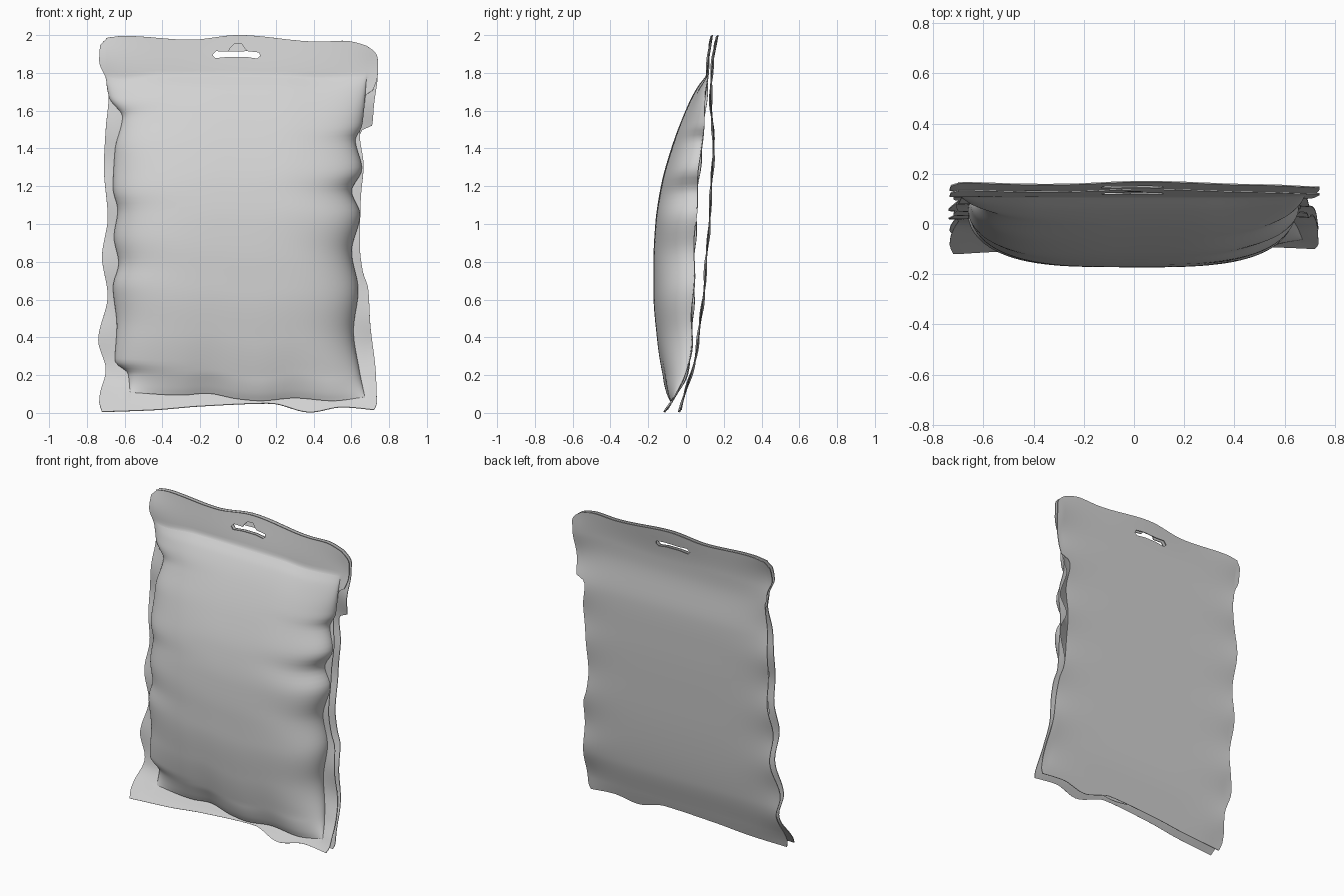
import bpy, bmesh, math

if "Cube" in bpy.data.objects:
    bpy.data.objects.remove(bpy.data.objects["Cube"])

grey = bpy.data.materials.new("plain_grey")
grey.diffuse_color = (0.65, 0.65, 0.65, 1)
grey.use_nodes = True
grey.node_tree.nodes["Principled BSDF"].inputs["Base Color"].default_value = grey.diffuse_color


def curve(points):
    """Smooth interpolation through (t, value) pairs without overshoot."""
    n = len(points)
    d = [(points[i + 1][1] - points[i][1]) / (points[i + 1][0] - points[i][0]) for i in range(n - 1)]
    m = [d[0]] + [2 * a * b / (a + b) if a * b > 0 else 0 for a, b in zip(d, d[1:])] + [d[-1]]

    def f(t):
        t = min(max(t, points[0][0]), points[-1][0])
        i = max(k for k in range(n - 1) if points[k][0] <= t)
        h = points[i + 1][0] - points[i][0]
        s = (t - points[i][0]) / h
        return (points[i][1] * (1 + 2 * s) * (1 - s) ** 2 + h * m[i] * s * (1 - s) ** 2
                + points[i + 1][1] * s * s * (3 - 2 * s) + h * m[i + 1] * s * s * (s - 1))
    return f


# Wavy outer edges, x by height
left_edge = curve([(0, -.72), (.04, -.735), (.2, -.7), (.36, -.74), (.6, -.69), (.81, -.72),
                   (1.02, -.69), (1.29, -.71), (1.5, -.7), (1.68, -.685), (1.77, -.7),
                   (1.87, -.735), (1.96, -.73), (2, -.69)])
lower_right = [(0, .72), (.04, .735), (.2, .73), (.47, .7), (.65, .69), (.75, .66), (.89, .645),
               (1.13, .65), (1.31, .665), (1.47, .645)]
top_right = [(1.8, .74), (1.92, .74), (1.97, .725), (2, .68)]
right_back = curve(lower_right + [(1.5, .66), (1.52, .71), (1.63, .72)] + top_right)
right_front = curve(lower_right + [(1.68, .675), (1.71, .715)] + top_right)

# Puckered seam around the pillow
left_seam = curve([(.08, -.57), (.18, -.58), (.25, -.65), (.44, -.64), (.65, -.66), (.78, -.63),
                   (.92, -.655), (1.07, -.635), (1.18, -.66), (1.39, -.65), (1.58, -.61),
                   (1.67, -.68), (1.78, -.7)])
right_seam = curve([(.08, .67), (.23, .64), (.44, .61), (.65, .635), (.86, .6), (1.05, .645),
                    (1.18, .6), (1.29, .655), (1.45, .62), (1.52, .655), (1.78, .68)])
bottom_seam = curve([(-.58, .11), (-.3, .095), (-.17, .105), (0, .075), (.12, .065), (.3, .08),
                     (.5, .065), (.67, .085)])
top_seam = curve([(-.7, 1.78), (-.6, 1.765), (-.4, 1.78), (.25, 1.775), (.42, 1.765), (.67, 1.78)])
bottom_edge = curve([(-.73, .005), (-.45, .015), (-.2, .035), (.17, .05), (.38, .003),
                     (.55, .03), (.73, .015)])
top_edge = curve([(-.73, 1.98), (-.6, 1.995), (-.25, 1.975), (0, 2), (.43, 1.965),
                  (.56, 1.97), (.73, 1.93)])

# Depth of the two films and of the filled belly
front_y = curve([(0, -.115), (.08, -.06), (.2, 0), (.4, .03), (.7, .04), (1, .05), (1.4, .08),
                 (1.65, .105), (1.78, .11), (2, .135)])
back_y = curve([(0, -.035), (.1, -.005), (.3, .05), (.6, .09), (.9, .115), (1.2, .135),
                (1.45, .145), (1.7, .13), (1.8, .135), (2, .165)])
belly_y = curve([(.06, -.065), (.12, -.092), (.2, -.115), (.4, -.15), (.65, -.17), (.8, -.17),
                 (1, -.16), (1.2, -.13), (1.4, -.075), (1.6, .0), (1.72, .06), (1.78, .105)])

FLANGE, WIDE, LOW, TALL, HEADER = 4, 56, 4, 90, 12


def smooth(obj):
    bpy.ops.object.select_all(action='DESELECT')
    obj.select_set(True)
    bpy.context.view_layer.objects.active = obj
    for mod in list(obj.modifiers):
        bpy.ops.object.modifier_apply(modifier=mod.name)
    bpy.ops.object.shade_smooth_by_angle(angle=math.radians(40))


def new_object(name, bm):
    mesh = bpy.data.meshes.new(name)
    bm.to_mesh(mesh)
    bm.free()
    mesh.materials.append(grey)
    obj = bpy.data.objects.new(name, mesh)
    bpy.context.collection.objects.link(obj)
    return obj


def cutter(name, outline):
    bm = bmesh.new()
    face = bm.faces.new([bm.verts.new((x, -.1, z)) for x, z in outline])
    ext = bmesh.ops.extrude_face_region(bm, geom=[face])
    bmesh.ops.translate(bm, vec=(0, .5, 0),
                        verts=[v for v in ext["geom"] if isinstance(v, bmesh.types.BMVert)])
    bmesh.ops.recalc_face_normals(bm, faces=bm.faces)
    obj = new_object(name, bm)
    obj.hide_render = True
    return obj


def film(name, right_edge, base_y, filled, hole):
    """One film of the pouch; the front one swells inside the seam."""
    bm = bmesh.new()
    rows = []
    for j in range(LOW + TALL + HEADER + 1):
        # Nominal height of the row
        if j <= LOW:
            zone, s = 0, j / LOW
            zn = .08 * s
        elif j <= LOW + TALL:
            zone, s = 1, .5 - .5 * math.cos(math.pi * (j - LOW) / TALL)
            zn = .08 + 1.7 * s
        else:
            zone, s = 2, (j - LOW - TALL) / HEADER
            zn = 1.78 + .22 * s
        lo, ro, li, ri = left_edge(zn), right_edge(zn), left_seam(zn), right_seam(zn)
        row = []
        for i in range(2 * FLANGE + WIDE + 1):
            u = 1
            if i < FLANGE:
                x = lo + (li - lo) * i / FLANGE
            elif i > FLANGE + WIDE:
                x = ri + (ro - ri) * (i - FLANGE - WIDE) / FLANGE
            else:
                u = -math.cos(math.pi * (i - FLANGE) / WIDE)
                x = (li + ri) / 2 + (ri - li) / 2 * u
            ends = [bottom_edge(x), bottom_seam(x), top_seam(x), top_edge(x)]
            z = ends[zone] + (ends[zone + 1] - ends[zone]) * s
            y = base_y(z)
            # Creases along the sides and a gentle wave in the header
            y += .008 * min(1, abs(x) / .7) ** 6 * math.sin(17 * z + 3 * x)
            y += .005 * math.sin(6 * x + 1) * max(0, (z - 1.8) / .2)
            if filled and zone == 1:
                y += min(0, belly_y(zn) - base_y(zn)) * max(0, 1 - abs(u) ** 3.5) ** .5
            row.append(bm.verts.new((x, y, z)))
        rows.append(row)
    for a, b in zip(rows, rows[1:]):
        for i in range(len(a) - 1):
            bm.faces.new((a[i], a[i + 1], b[i + 1], b[i]))
    obj = new_object(name, bm)
    solid = obj.modifiers.new("thickness", 'SOLIDIFY')
    solid.thickness, solid.offset = .005, 0
    cut = obj.modifiers.new("hang_hole", 'BOOLEAN')
    cut.operation, cut.solver, cut.object = 'DIFFERENCE', 'EXACT', hole
    smooth(obj)
    return obj


# Hang hole: plain slot at the back, slot with raised centre at the front
slot_low = [(-.135, 1.895), (-.12, 1.878), (-.05, 1.885), (.04, 1.885), (.1, 1.876), (.118, 1.89)]
slot_right = [(.112, 1.908), (.05, 1.915)]
slot_left = [(-.05, 1.912), (-.115, 1.915)]
bump = [(.035, 1.93), (.02, 1.953), (-.02, 1.953), (-.042, 1.93)]
back_cutter = cutter("slot_cutter", slot_low + slot_right + slot_left)
front_cutter = cutter("raised_slot_cutter", slot_low + slot_right + bump + slot_left)

film("back_film", right_back, back_y, False, back_cutter)
film("front_film", right_front, front_y, True, front_cutter)
for c in (back_cutter, front_cutter):
    bpy.data.objects.remove(c)
